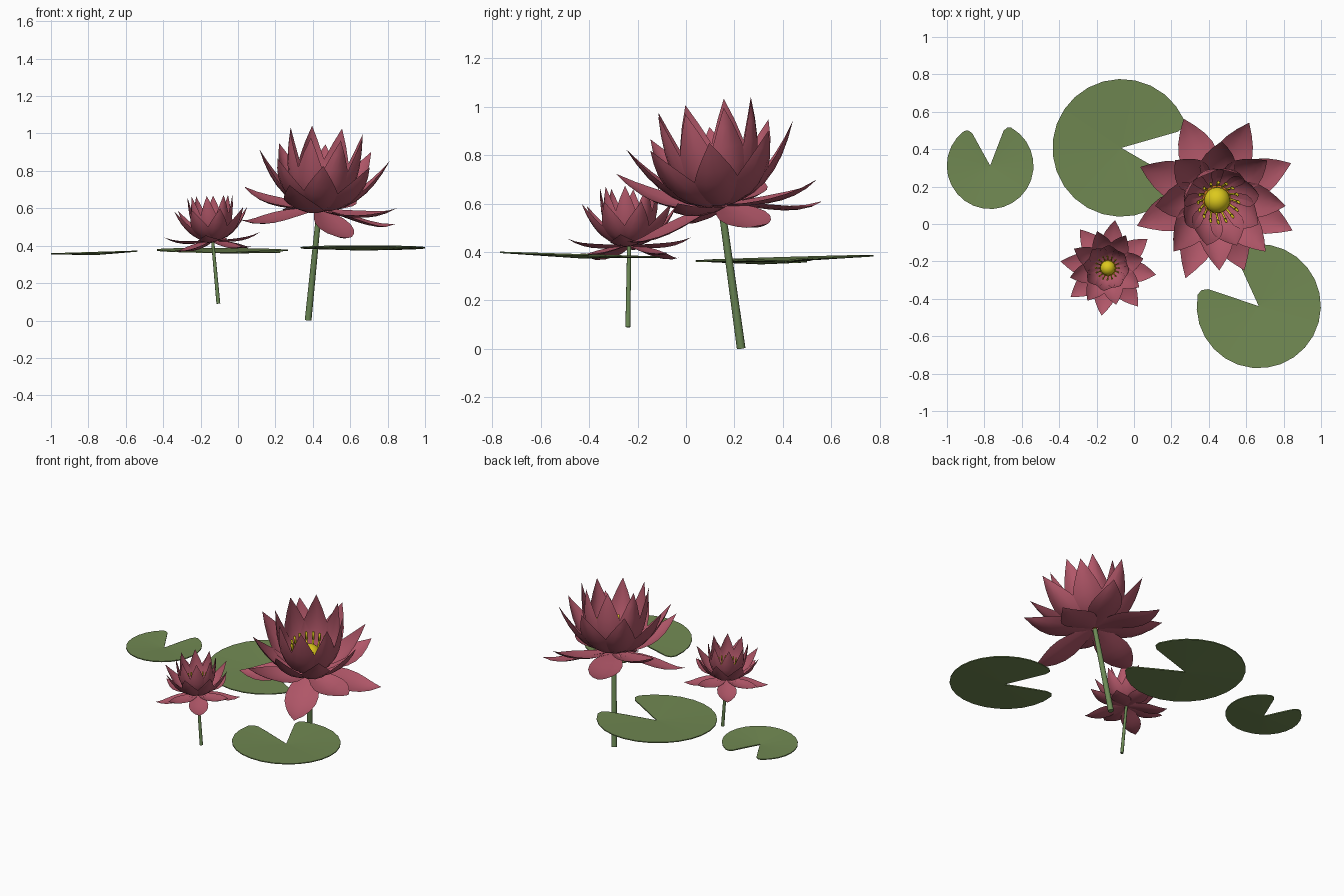
import bpy, bmesh, math
from mathutils import Vector, Matrix

if "Cube" in bpy.data.objects:
    bpy.data.objects.remove(bpy.data.objects["Cube"])


def material(name, rgb):
    m = bpy.data.materials.new(name)
    m.diffuse_color = (*rgb, 1)
    m.use_nodes = True
    m.node_tree.nodes["Principled BSDF"].inputs["Base Color"].default_value = m.diffuse_color
    return m


PINK = material("petal_pink", (0.44, 0.095, 0.14))
LEAF = material("leaf_green", (0.165, 0.25, 0.085))
STEM = material("stem_green", (0.15, 0.25, 0.09))
YELLOW = material("seed_yellow", (0.72, 0.58, 0.012))
GOLD = material("stamen_gold", (0.68, 0.54, 0.012))
ORANGE = material("base_orange", (0.70, 0.22, 0.02))


def make(name, bm, mat, matrix=Matrix(), smooth=True):
    mesh = bpy.data.meshes.new(name)
    bm.to_mesh(mesh)
    bm.free()
    mesh.transform(matrix)
    mesh.materials.append(mat)
    for p in mesh.polygons:
        p.use_smooth = smooth
    ob = bpy.data.objects.new(name, mesh)
    bpy.context.collection.objects.link(ob)
    return ob


def rod(bm, a, b, r1, r2, sides):
    """Tapered rod between two points."""
    a, b = Vector(a), Vector(b)
    rot = (b - a).to_track_quat('Z', 'Y').to_matrix().to_4x4()
    bmesh.ops.create_cone(bm, cap_ends=True, segments=sides, radius1=r1, radius2=r2,
                          depth=(b - a).length,
                          matrix=Matrix.Translation((a + b) / 2) @ rot)


def bezier(p, t):
    u = 1 - t
    w = (u**3, 3*u*u*t, 3*u*t*t, t**3)
    return Vector((sum(k*q[0] for k, q in zip(w, p)), 0, sum(k*q[1] for k, q in zip(w, p))))


OUTLINE = (0.35, 0.63, 0.87, 1.0, 0.96, 0.75, 0.42, 0.0)


def petal(bm, curve, angle, width, cup):
    """Pointed, cupped sheet that follows a radial curve."""
    rot = Matrix.Rotation(math.radians(angle), 4, 'Z')
    n = len(OUTLINE) - 1
    rows = []
    for i, f in enumerate(OUTLINE):
        t = i / n
        c = bezier(curve, t)
        d = (bezier(curve, min(t + 0.02, 1)) - bezier(curve, max(t - 0.02, 0))).normalized()
        normal = Vector((-d.z, 0, d.x))
        half = width * f / 2
        if i == n:
            rows.append([bm.verts.new(rot @ c)])
        else:
            rows.append([bm.verts.new(rot @ (c + Vector((0, s * half, 0)) + normal * (cup * half * s * s)))
                         for s in (-1, -0.5, 0, 0.5, 1)])
    for a, b in zip(rows, rows[1:]):
        for j in range(4):
            if len(b) == 1:
                bm.faces.new((a[j], b[0], a[j + 1]))
            else:
                bm.faces.new((a[j], b[j], b[j + 1], a[j + 1]))


# name, petal count, turn, width, cup, radial curve (radius, height)
RINGS = (
    ("drooping_petals", 4, 0, 0.205, 0.2, ((0.02, 0.02), (0.17, -0.01), (0.31, -0.095), (0.445, -0.045))),
    ("spreading_petals", 4, 45, 0.205, 0.25, ((0.02, 0.02), (0.17, 0.0), (0.32, -0.01), (0.445, 0.08))),
    ("middle_petals", 8, 22.5, 0.19, 0.35, ((0.02, 0.02), (0.18, 0.03), (0.28, 0.15), (0.35, 0.32))),
    ("inner_petals", 8, 0, 0.18, 0.38, ((0.03, 0.03), (0.18, 0.05), (0.213, 0.24), (0.21, 0.44))),
)


def flower(prefix, base, axis, scale, turn, foot, radius, lifts=(0, 0, 0, 0)):
    tilt = Vector((0, 0, 1)).rotation_difference(Vector(axis)).to_matrix().to_4x4()
    place = Matrix.Translation(base) @ tilt @ Matrix.Scale(scale, 4)
    # petal rings
    for name, count, offset, width, cup, curve in RINGS:
        bm = bmesh.new()
        for k in range(count):
            c = list(curve)
            if name == "spreading_petals":
                c[3] = (c[3][0], c[3][1] + lifts[k])
                c[2] = (c[2][0], c[2][1] + lifts[k] * 0.6)
            petal(bm, c, turn + offset + k * 360 / count, width, cup)
        make(f"{prefix}_{name}", bm, PINK, place)
    # disc under the seed head
    bm = bmesh.new()
    rod(bm, (0, 0, 0.05), (0, 0, 0.11), 0.04, 0.078, 16)
    make(f"{prefix}_flower_base", bm, ORANGE, place, False)
    # seed head
    bm = bmesh.new()
    bmesh.ops.create_uvsphere(bm, u_segments=16, v_segments=10, radius=0.07,
                              matrix=Matrix.Translation((0, 0, 0.135)))
    make(f"{prefix}_seed_head", bm, YELLOW, place)
    # stamens
    bm = bmesh.new()
    for k in range(16):
        a = k * math.tau / 16
        ca, sa = math.cos(a), math.sin(a)
        rod(bm, (0.06 * ca, 0.06 * sa, 0.07), (0.105 * ca, 0.105 * sa, 0.18), 0.006, 0.006, 6)
        rod(bm, (0.105 * ca, 0.105 * sa, 0.18), (0.11 * ca, 0.11 * sa, 0.23), 0.009, 0.007, 6)
    make(f"{prefix}_stamens", bm, GOLD, place)
    # stem
    bm = bmesh.new()
    rod(bm, foot, Vector(base) + Vector(axis) * 0.02, radius, radius * 0.8, 12)
    stem = make(f"{prefix}_stem", bm, STEM)
    bpy.context.view_layer.objects.active = stem
    stem.select_set(True)
    bpy.ops.object.shade_smooth_by_angle()
    stem.select_set(False)


flower("large", (0.432, 0.15, 0.57), (0.095, -0.17, 1), 1.0, 22, (0.375, 0.228, 0.002), 0.018,
       (0, 0, 0.13, 0.02))
flower("small", (-0.135, -0.235, 0.412), (-0.06, 0, 1), 0.58, 37, (-0.105, -0.24, 0.09), 0.0105)


def pad(name, centre, radius, notch, gap, slope, sides=22):
    """Round floating leaf with a wedge cut out and rounded notch corners."""
    bm = bmesh.new()
    start, span = notch + gap / 2, 360 - gap
    turns = [(0, 0.55), (0, 0.86), (3, 0.96)]
    turns += [(8 + (span - 16) * k / sides, 1) for k in range(sides + 1)]
    turns += [(span - 3, 0.96), (span, 0.86), (span, 0.55)]
    layers = []
    for dz in (0.003, -0.003):
        ring = []
        for a, f in turns:
            t = math.radians(start + a)
            x, y = radius * f * math.cos(t), radius * f * math.sin(t)
            ring.append(bm.verts.new((x, y, slope[0] * x + slope[1] * y + 0.008 * f + dz)))
        layers.append([bm.verts.new((0, 0, dz - 0.004))] + ring)
    top, low = layers
    n = len(top)
    for i in range(1, n - 1):
        bm.faces.new((top[0], top[i], top[i + 1]))
        bm.faces.new((low[0], low[i + 1], low[i]))
    for i in range(n):
        j = (i + 1) % n
        bm.faces.new((top[i], low[i], low[j], top[j]))
    make(name, bm, LEAF, Matrix.Translation(centre), False)


# floating leaves
pad("back_lily_pad", (-0.068, 0.407, 0.366), 0.368, -7, 46, (-0.008, 0.03))
pad("front_lily_pad", (0.667, -0.439, 0.381), 0.332, 138, 47, (0.0, -0.03))
pad("left_lily_pad", (-0.769, 0.312, 0.356), 0.232, 94, 50, (0.03, 0.0))
